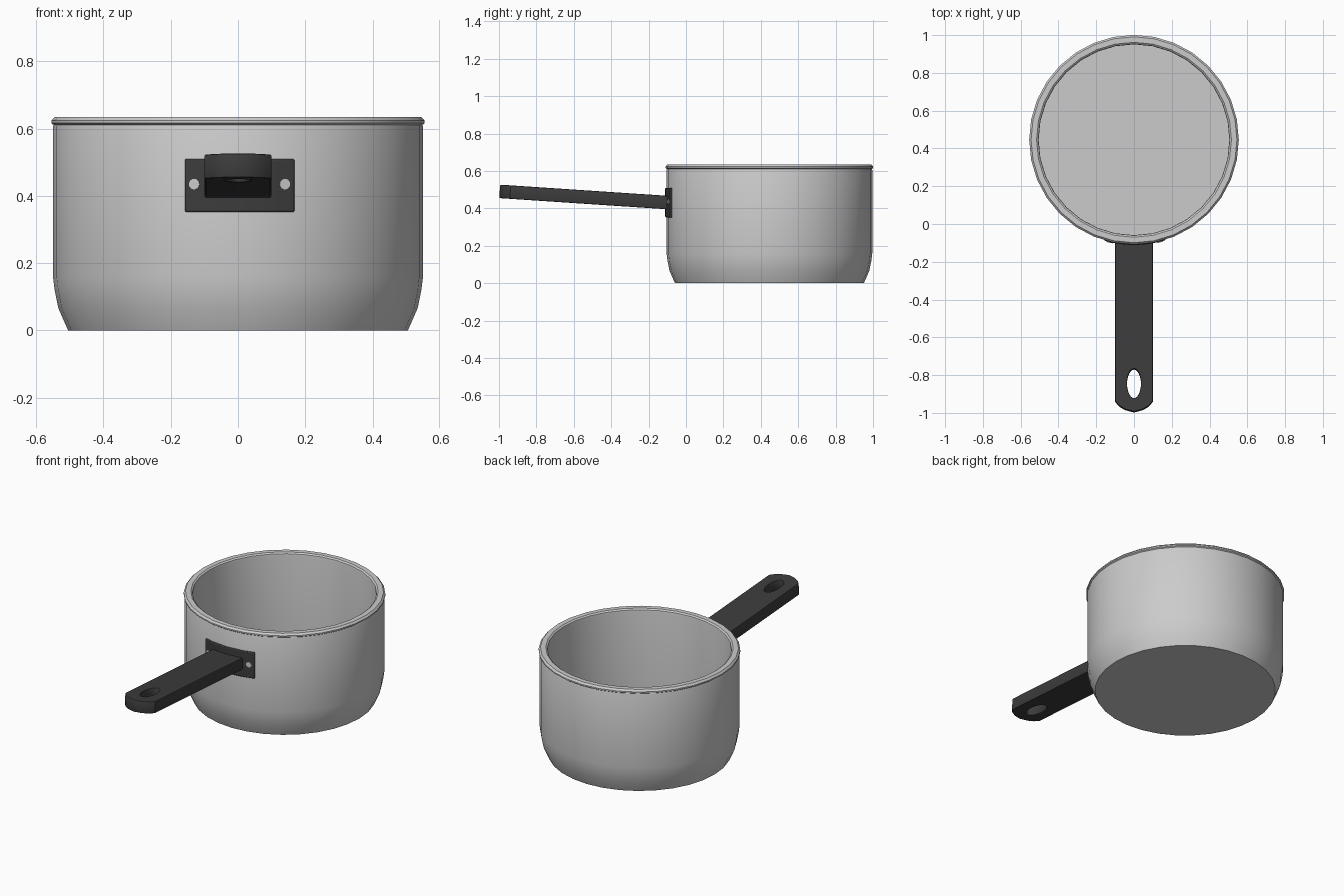
import bpy, bmesh, math

if "Cube" in bpy.data.objects:
    bpy.data.objects.remove(bpy.data.objects["Cube"])

CY = 0.446  # pot centre in y
SEG = 32

dark = bpy.data.materials.new("dark_plastic")
dark.diffuse_color = (0.045, 0.045, 0.045, 1)
dark.use_nodes = True
dark.node_tree.nodes["Principled BSDF"].inputs["Base Color"].default_value = dark.diffuse_color


def finish(ob, mat=None, angle=35):
    bpy.ops.object.select_all(action='DESELECT')
    ob.select_set(True)
    bpy.context.view_layer.objects.active = ob
    if ob.type == 'CURVE':
        bpy.ops.object.convert(target='MESH')
        ob = bpy.context.object
    bpy.ops.object.shade_smooth_by_angle(angle=math.radians(angle))
    if mat:
        ob.data.materials.clear()
        ob.data.materials.append(mat)
    return ob


def mesh_object(name, bm):
    bmesh.ops.recalc_face_normals(bm, faces=bm.faces)
    me = bpy.data.meshes.new(name)
    bm.to_mesh(me)
    bm.free()
    ob = bpy.data.objects.new(name, me)
    bpy.context.collection.objects.link(ob)
    return ob


def lathe(name, profile):
    """Revolve an (r, z) profile around the pot axis; both ends are capped."""
    bm = bmesh.new()
    rings = []
    for r, z in profile:
        rings.append([bm.verts.new((r * math.sin(math.tau * i / SEG),
                                    CY - r * math.cos(math.tau * i / SEG), z))
                      for i in range(SEG)])
    for a, b in zip(rings, rings[1:]):
        for i in range(SEG):
            j = (i + 1) % SEG
            bm.faces.new((a[i], a[j], b[j], b[i]))
    bm.faces.new(rings[0])
    bm.faces.new(rings[-1])
    return mesh_object(name, bm)


# pot body: rounded foot, straight wall, rolled lip, straight inside, flat floor
finish(lathe("pot_body", [
    (0.505, 0), (0.534, 0.066), (0.545, 0.12), (0.55, 0.16), (0.55, 0.606),
    (0.548, 0.611), (0.555, 0.616), (0.555, 0.624), (0.545, 0.635),
    (0.516, 0.635), (0.507, 0.628), (0.505, 0.618), (0.505, 0.04)]))

# curved mounting plate that hugs the wall
bm = bmesh.new()
N = 8
cols = []
for i in range(N + 1):
    x = -0.158 + 0.326 * i / N
    cols.append([bm.verts.new((x, CY - math.sqrt(r * r - x * x), z))
                 for r, z in ((0.54, 0.352), (0.557, 0.352),
                              (0.557, 0.51), (0.54, 0.51))])
for a, b in zip(cols, cols[1:]):
    for k in range(4):
        m = (k + 1) % 4
        bm.faces.new((a[k], a[m], b[m], b[k]))
bm.faces.new(cols[0])
bm.faces.new(cols[-1])
plate = mesh_object("handle_plate", bm)
bev = plate.modifiers.new("edge", 'BEVEL')
bev.width, bev.segments, bev.limit_method = 0.005, 2, 'ANGLE'
finish(plate, dark)

# rivets
for name, x in (("rivet_left", -0.128), ("rivet_right", 0.137)):
    a = math.asin(x / 0.555)
    bpy.ops.mesh.primitive_cylinder_add(
        vertices=16, radius=0.016, depth=0.02,
        location=(x, CY - 0.55 * math.cos(a), 0.435),
        rotation=(math.pi / 2, 0, a))
    bpy.context.object.name = name
    finish(bpy.context.object)

# handle: flat outline with an oval hanging hole, extruded and tilted
cu = bpy.data.curves.new("handle", 'CURVE')
cu.dimensions, cu.fill_mode = '2D', 'BOTH'
half = [(0.095, 0.43), (0.095, -0.437), (0.075, -0.46), (0.045, -0.478), (0, -0.49)]
outline = half + [(-x, y) for x, y in reversed(half[:-1])]
hole = [(0.042 * math.cos(math.tau * i / 24), -0.345 + 0.083 * math.sin(math.tau * i / 24))
        for i in range(24)]
for pts in (outline, hole):
    sp = cu.splines.new('POLY')
    sp.points.add(len(pts) - 1)
    for p, (x, y) in zip(sp.points, pts):
        p.co = (x, y, 0, 1)
    sp.use_cyclic_u = True
cu.extrude, cu.bevel_depth, cu.bevel_resolution = 0.031, 0.005, 1
handle = bpy.data.objects.new("handle", cu)
bpy.context.collection.objects.link(handle)
handle.location = (0, -0.502, 0.458)
handle.rotation_euler = (math.radians(-3.8), 0, 0)
finish(handle, dark)
